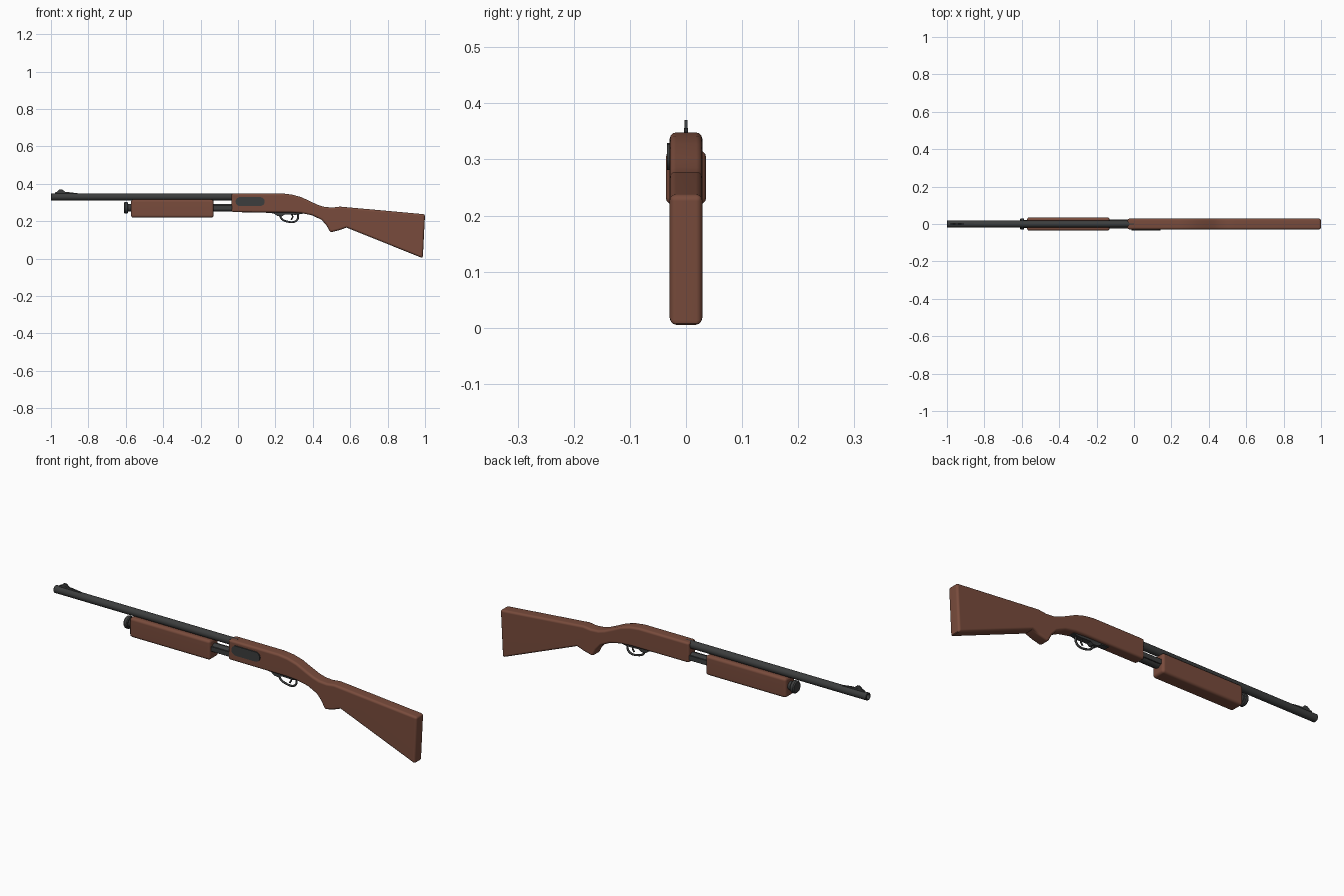
import bpy, bmesh, math
from mathutils import Matrix, Vector

cube = bpy.data.objects.get("Cube")
if cube:
    bpy.data.objects.remove(cube, do_unlink=True)


def material(name, rgb):
    m = bpy.data.materials.new(name)
    m.use_nodes = True
    m.diffuse_color = (*rgb, 1)
    bsdf = next(n for n in m.node_tree.nodes if n.type == 'BSDF_PRINCIPLED')
    bsdf.inputs["Base Color"].default_value = (*rgb, 1)
    return m


WOOD = material("brown wood", (0.19, 0.071, 0.045))
STEEL = material("dark steel", (0.045, 0.047, 0.047))


def finish(obj):
    """Link, smooth the rounded areas and keep flat sides flat."""
    if obj.name not in bpy.context.collection.objects:
        bpy.context.collection.objects.link(obj)
    bpy.ops.object.select_all(action='DESELECT')
    obj.select_set(True)
    bpy.context.view_layer.objects.active = obj
    bpy.ops.object.shade_smooth_by_angle(angle=math.radians(35))
    if obj.type == 'MESH':
        mod = obj.modifiers.new("Weighted normals", 'WEIGHTED_NORMAL')
        mod.keep_sharp = True
    return obj


def from_bmesh(name, bm, mat):
    bmesh.ops.recalc_face_normals(bm, faces=bm.faces)
    me = bpy.data.meshes.new(name)
    bm.to_mesh(me)
    bm.free()
    me.materials.append(mat)
    return finish(bpy.data.objects.new(name, me))


def slab(name, points, y0, y1, mat, bevel=0.0, segments=3):
    """Side profile in x and z, extruded from y0 to y1, with rounded edges."""
    bm = bmesh.new()
    face = bm.faces.new([bm.verts.new((x, y0, z)) for x, z in points])
    ext = bmesh.ops.extrude_face_region(bm, geom=[face])
    moved = [v for v in ext["geom"] if isinstance(v, bmesh.types.BMVert)]
    bmesh.ops.translate(bm, verts=moved, vec=(0, y1 - y0, 0))
    bmesh.ops.recalc_face_normals(bm, faces=bm.faces)
    if bevel:
        sharp = [e for e in bm.edges if e.calc_face_angle(0) > math.radians(50)]
        bmesh.ops.bevel(bm, geom=sharp, offset=bevel, segments=segments,
                        profile=0.5, affect='EDGES', clamp_overlap=True)
    return from_bmesh(name, bm, mat)


def box(name, x0, x1, y0, y1, z0, z1, mat, bevel=0.0, segments=3):
    return slab(name, [(x0, z0), (x1, z0), (x1, z1), (x0, z1)],
                y0, y1, mat, bevel, segments)


def lathe(name, profile, z, mat, sides=24):
    """Revolve (x, radius) points about a lengthwise axis at height z."""
    bm = bmesh.new()
    verts = [bm.verts.new((x, 0, z + r)) for x, r in profile]
    edges = [bm.edges.new(pair) for pair in zip(verts, verts[1:])]
    bmesh.ops.spin(bm, geom=verts + edges, cent=(0, 0, z), axis=(1, 0, 0),
                   angle=math.tau, steps=sides, use_duplicate=False)
    bmesh.ops.remove_doubles(bm, verts=bm.verts, dist=0.0001)
    return from_bmesh(name, bm, mat)


def rod(name, points, radius, mat):
    """Smooth bent rod on the centre plane."""
    cu = bpy.data.curves.new(name, 'CURVE')
    cu.dimensions = '3D'
    cu.bevel_depth = radius
    cu.bevel_resolution = 2
    cu.resolution_u = 6
    cu.use_fill_caps = True
    sp = cu.splines.new('BEZIER')
    sp.bezier_points.add(len(points) - 1)
    for p, (x, z) in zip(sp.bezier_points, points):
        p.co = (x, 0, z)
        p.handle_left_type = p.handle_right_type = 'AUTO'
    cu.materials.append(mat)
    obj = bpy.data.objects.new(name, cu)
    bpy.context.collection.objects.link(obj)
    return obj


# Receiver and stock in one continuous silhouette
slab("receiver_and_stock", [
    (-0.035, 0.348), (0.24, 0.348), (0.29, 0.342), (0.34, 0.328),
    (0.39, 0.304), (0.43, 0.286), (0.463, 0.276), (0.505, 0.273),
    (0.545, 0.278), (1.0, 0.237), (0.988, 0.002), (0.58, 0.166),
    (0.545, 0.153), (0.493, 0.14), (0.473, 0.178), (0.447, 0.207),
    (0.398, 0.231), (0.34, 0.243), (0.28, 0.247), (-0.035, 0.248),
], -0.029, 0.029, WOOD, 0.011)

# Ejection port: pill-shaped plate on the front side
R = 0.024
pill = [(cx + R * math.cos(a), 0.305 + R * math.sin(a))
        for cx, start in ((0.119, -90), (0.011, 90))
        for a in (math.radians(start + 22.5 * i) for i in range(9))]
slab("ejection_port", pill, -0.034, -0.026, STEEL)

# Barrel with an open muzzle
lathe("barrel", [(0.0, 0.0), (0.0, 0.0185), (-0.998, 0.0185), (-1.0, 0.017),
                 (-1.0, 0.013), (-0.95, 0.013), (-0.95, 0.0)], 0.33, STEEL)

# Magazine tube, neck and end cap
lathe("magazine_tube", [(0.0, 0.0), (0.0, 0.021), (-0.59, 0.021), (-0.59, 0.0)],
      0.272, STEEL)
lathe("magazine_cap", [(-0.588, 0.0), (-0.588, 0.027), (-0.592, 0.03),
                       (-0.605, 0.03), (-0.61, 0.026), (-0.61, 0.0)],
      0.272, STEEL)

# Action bars linking the fore-end to the receiver
for side, y in (("right", -0.021), ("left", 0.021)):
    box("action_bar_" + side, -0.16, 0.0, y - 0.003, y + 0.003,
        0.262, 0.285, STEEL)

# Sliding fore-end grip
box("fore_end", -0.572, -0.13, -0.036, 0.036, 0.219, 0.316, WOOD, 0.013)

# Front sight: ramp and blade
slab("sight_ramp", [(-0.985, 0.34), (-0.855, 0.34), (-0.855, 0.349),
                    (-0.91, 0.356), (-0.975, 0.356)], -0.004, 0.004, STEEL)
slab("sight_blade", [(-0.975, 0.352), (-0.918, 0.352), (-0.94, 0.37),
                     (-0.954, 0.37)], -0.003, 0.003, STEEL)

# Trigger plate, guard and trigger
slab("trigger_plate", [(0.15, 0.255), (0.15, 0.244), (0.19, 0.242),
                       (0.21, 0.228), (0.235, 0.226), (0.25, 0.236),
                       (0.31, 0.234), (0.345, 0.24), (0.345, 0.255)],
     -0.014, 0.014, STEEL)
rod("trigger_guard", [(0.222, 0.232), (0.236, 0.21), (0.268, 0.197),
                      (0.302, 0.197), (0.318, 0.21), (0.322, 0.238)],
    0.005, STEEL)
rod("trigger", [(0.285, 0.24), (0.292, 0.224), (0.284, 0.208)], 0.004, STEEL)
